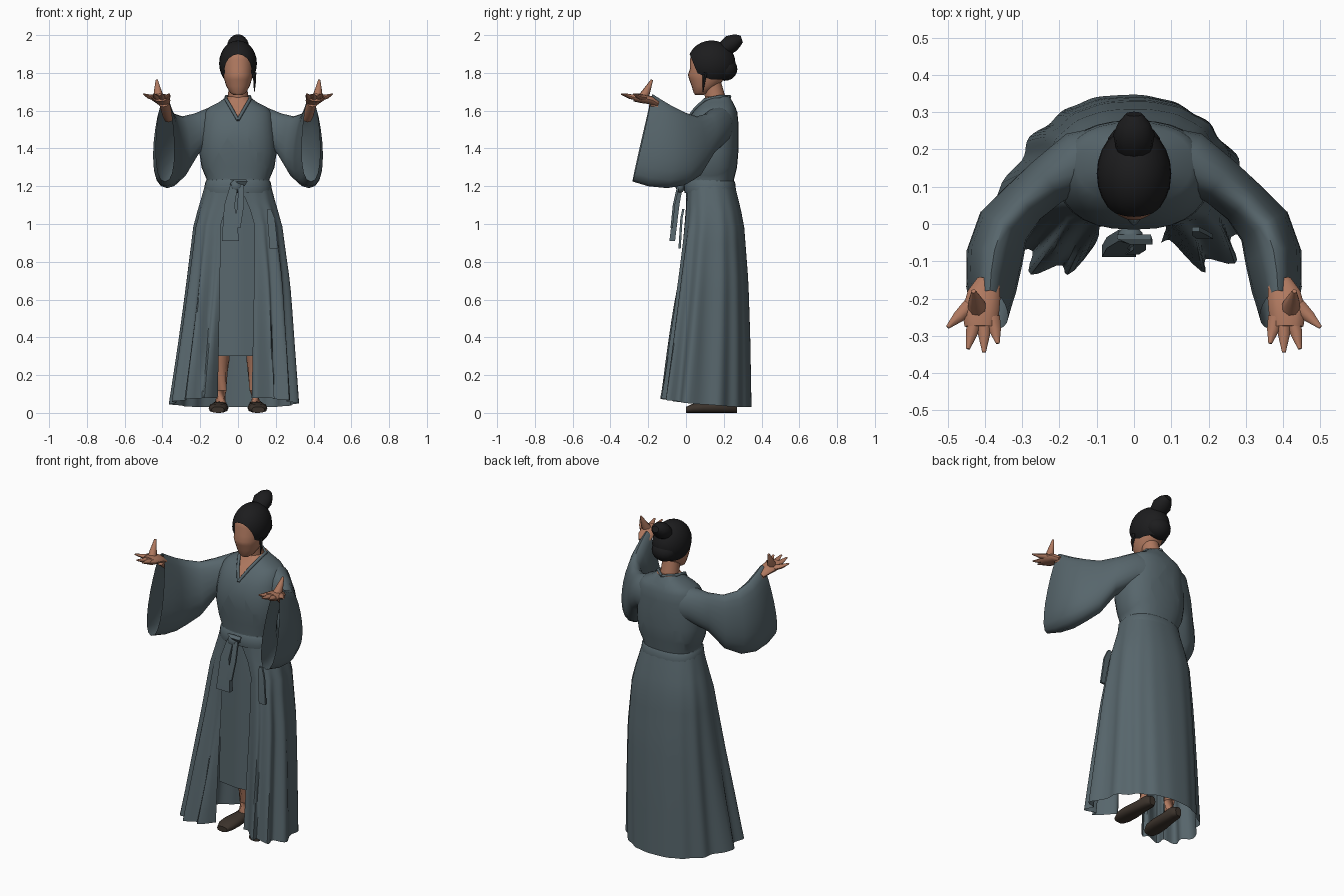
import bpy, bmesh, math
from mathutils import Vector

cube = bpy.data.objects.get("Cube")
if cube:
    bpy.data.objects.remove(cube, do_unlink=True)


def material(name, rgb):
    m = bpy.data.materials.new(name)
    m.use_nodes = True
    m.diffuse_color = (*rgb, 1)
    bsdf = next(n for n in m.node_tree.nodes if n.type == 'BSDF_PRINCIPLED')
    bsdf.inputs["Base Color"].default_value = (*rgb, 1)
    bsdf.inputs["Roughness"].default_value = 0.8
    return m


ROBE = material("slate_cloth", (0.095, 0.132, 0.149))
SKIN = material("skin", (0.43, 0.19, 0.115))
HAIR = material("black_hair", (0.012, 0.012, 0.013))
SHOE = material("dark_leather", (0.045, 0.033, 0.025))


def finish(name, bm, *mats, angle=50):
    bmesh.ops.recalc_face_normals(bm, faces=bm.faces)
    me = bpy.data.meshes.new(name)
    bm.to_mesh(me)
    bm.free()
    for m in mats:
        me.materials.append(m)
    ob = bpy.data.objects.new(name, me)
    bpy.context.collection.objects.link(ob)
    bpy.ops.object.select_all(action='DESELECT')
    ob.select_set(True)
    bpy.context.view_layer.objects.active = ob
    bpy.ops.object.shade_smooth_by_angle(angle=math.radians(angle))


def loft(rings, closed=True, caps=True):
    bm = bmesh.new()
    rows = [[bm.verts.new(p) for p in r] for r in rings]
    n = len(rows[0])
    for a, b in zip(rows, rows[1:]):
        for i in range(n if closed else n - 1):
            j = (i + 1) % n
            bm.faces.new((a[i], a[j], b[j], b[i]))
    if caps:
        bm.faces.new(rows[0])
        bm.faces.new(rows[-1])
    return bm


def power(v, e):
    return math.copysign(abs(v) ** (2 / e), v)


def oval(a, cx, rx, front, back, e):
    """Point on a rounded oval; angle zero is the front."""
    return (cx + rx * power(math.sin(a), e),
            (front + back) / 2 - (back - front) / 2 * power(math.cos(a), e))


def body_rings(keys, n=28, e=2.4):
    return [[(*oval(2 * math.pi * i / n, 0, rx, f, b, e), z) for i in range(n)]
            for z, rx, f, b in keys]


def tube(name, pts, mat, n=8, flat=1.0):
    """Tapered tube through (x, y, z, radius) points."""
    rings = []
    for i, p in enumerate(pts):
        d = Vector(pts[min(i + 1, len(pts) - 1)][:3]) - Vector(pts[max(i - 1, 0)][:3])
        side = d.cross(Vector((0, 0, 1)))
        side = side.normalized() if side.length > 0.02 * d.length else Vector((1, 0, 0))
        up = side.cross(d).normalized()
        rings.append([Vector(p[:3]) + p[3] * (side * math.cos(t) + up * flat * math.sin(t))
                      for t in (2 * math.pi * k / n for k in range(n))])
    finish(name, loft(rings), mat)


def ball(name, c, r, mat, cuts=(), seg=20):
    bm = bmesh.new()
    bmesh.ops.create_uvsphere(bm, u_segments=seg, v_segments=seg // 2 + 2, radius=1)
    for v in bm.verts:
        v.co = Vector(c) + Vector(v.co[i] * r[i] for i in range(3))
    for co, no in cuts:
        bmesh.ops.bisect_plane(bm, geom=bm.verts[:] + bm.edges[:] + bm.faces[:],
                               plane_co=co, plane_no=no, clear_outer=True)
    finish(name, bm, mat)


def blend(keys, z):
    """Interpolate rows keyed by falling height."""
    for a, b in zip(keys, keys[1:]):
        if z >= b[0]:
            t = (a[0] - z) / (a[0] - b[0])
            return [p + (q - p) * t for p, q in zip(a[1:], b[1:])]
    return keys[-1][1:]


# Bodice, with the bare chest cut in as a V
bm = loft(body_rings([(1.18, .165, .005, .25), (1.24, .168, 0, .255), (1.3, .193, -.005, .27),
                      (1.38, .205, -.015, .277), (1.46, .2, -.015, .278), (1.54, .19, .005, .277),
                      (1.59, .18, .035, .272), (1.618, .155, .06, .262), (1.645, .1, .085, .248),
                      (1.675, .06, .105, .23)]))
for s in (1, -1):
    bmesh.ops.bisect_plane(bm, geom=bm.verts[:] + bm.edges[:] + bm.faces[:],
                           plane_co=(0, 0, 1.55), plane_no=(-1.7 * s, 0, 1))
for f in bm.faces:
    c = f.calc_center_median()
    f.material_index = int(c.z > 1.551 + 1.7 * abs(c.x) and c.y < .17)
finish("bodice", bm, ROBE, SKIN)

# Skirt: open at the front in two pleated lobes, tapering to a smooth narrow back
SKIRT = [(1.24, 0, .165, .0, .25), (1.1, 0, .205, -.015, .285), (1.0, 0, .235, -.03, .307),
         (.7, 0, .272, -.07, .33), (.4, -.01, .3, -.11, .34), (0, -.025, .338, -.16, .347)]


def skirt_point(u, h):
    # u runs round the body and h from waist to hem
    front = (1 + math.cos(2 * math.pi * u)) / 2
    hem = .03 + .05 * front ** 2
    z = 1.24 + (hem - 1.24) * h
    cx, rx, f, b = blend(SKIRT, z)
    gap = .09 * min(1, max(0, (1.22 - z) / .2))
    e = 2.35 + .6 * h
    g = math.asin((gap / rx) ** (e / 2))
    a = g + u * (2 * math.pi - 2 * g)
    x, y = oval(a, cx, rx, f, b, 2.35 + .6 * h * front)
    k = 1 + .03 * h * (.04 + front) * math.sin(15 * a + 1.2 * math.sin(2 * a)) / rx
    recess = .17 * h * front ** 2 * max(0, 1 - abs(x) / .2)
    narrow = 1 - .24 * h * min(1, max(0, (y - .06) / .24))
    return ((cx + (x - cx) * k) * narrow, .12 + (y - .12) * k + recess, z)


rows = [[skirt_point(i / 120, h / 14) for i in range(121)] for h in range(15)]
finish("skirt", loft(rows, closed=False, caps=False), ROBE)


def panel_point(i, z):
    rx = blend(SKIRT, z)[1]
    return (i * .13 * min(1, rx / .25), .012 - .03 * (1.2 - z) + .02 * abs(i), z)


rows = [[panel_point(i / 4, 1.2 - .9 * k / 8) for i in range(-4, 5)] for k in range(9)]
finish("inner_panel", loft(rows, closed=False, caps=False), ROBE)

# Sash, knot and hanging ends
finish("sash", loft(body_rings([(1.165, .178, -.008, .264), (1.185, .179, -.011, .264),
                                (1.22, .174, -.008, .26), (1.235, .163, 0, .25)])), ROBE)
ball("sash_knot", (-.01, -.03, 1.2), (.035, .025, .035), ROBE, seg=10)


def strip(name, path, thick=.012):
    """Hanging band through (x, y, z, half width) points."""
    rows = [[(x - w, y, z), (x + w, y, z), (x + w, y + thick, z), (x - w, y + thick, z)]
            for x, y, z, w in path]
    finish(name, loft(rows), ROBE, angle=30)


strip("sash_end_long", [(-.02, -.045, 1.21, .02), (-.045, -.065, 1.1, .028), (-.04, -.088, .91, .046)], .03)
strip("sash_end_short", [(.015, -.045, 1.21, .015), (.015, -.07, 1.1, .017), (-.005, -.082, .98, .018)])
strip("sash_loop", [(.02, -.04, 1.2, .015), (.02, -.055, 1.225, .03), (.0, -.04, 1.235, .045)])
strip("side_tie", [(.165, -.02, 1.08, .01), (.175, -.03, 1.03, .02), (.19, -.04, .87, .022)])

# Sleeves: (x, y, top, bottom, half width, forward slant of the lower edge)
SLEEVE = [(.06, .185, 1.62, 1.42, .08, 0), (.15, .165, 1.618, 1.42, .088, 0),
          (.23, .115, 1.585, 1.36, .075, 0), (.295, .058, 1.57, 1.25, .075, 0),
          (.35, .0, 1.588, 1.205, .09, .01), (.374, -.07, 1.622, 1.19, .095, .03),
          (.383, -.13, 1.658, 1.2, .083, .07), (.386, -.178, 1.688, 1.225, .06, .105)]
for s, side in ((1, "left"), (-1, "right")):
    rings = []
    for i, (x, y, top, bot, w, slant) in enumerate(SLEEVE):
        a, b = SLEEVE[max(i - 1, 0)], SLEEVE[min(i + 1, len(SLEEVE) - 1)]
        across = Vector((-(b[1] - a[1]), b[0] - a[0])).normalized()
        ring = []
        for k in range(20):
            t = 2 * math.pi * k / 20
            low = (1 - math.cos(t)) / 2
            narrow = 1 - .45 * (1 - low) * min(1, i / 4)
            o = w * narrow * power(math.sin(t), 2.4)
            ring.append((s * (x + across.x * o), y + across.y * o - slant * low,
                         top + (bot - top) * low))
        rings.append(ring)
    finish(side + "_sleeve", loft(rings, caps=False), ROBE)

    # Forearm, palm and fingers, palm upwards
    def limb(name, pts, mat=SKIN, **kw):
        tube(side + "_" + name, [(s * x, y, z, r) for x, y, z, r in pts], mat, **kw)

    limb("forearm", [(.366, -.07, 1.56, .026), (.376, -.11, 1.585, .028), (.392, -.18, 1.642, .028)])
    limb("palm", [(.39, -.155, 1.635, .032), (.402, -.19, 1.656, .045), (.412, -.24, 1.666, .05),
                  (.412, -.275, 1.67, .042)], flat=.5, n=12)
    limb("thumb", [(.417, -.235, 1.66, .028), (.424, -.21, 1.7, .022), (.43, -.18, 1.763, .006)], n=8)
    for finger, bx, by, tx, ty in (("little", .38, -.25, .365, -.32), ("ring", .402, -.25, .402, -.344),
                                   ("middle", .425, -.25, .445, -.335), ("index", .44, -.22, .5, -.277)):
        limb(finger + "_finger", [(bx, by, 1.668, .021), ((bx + tx) / 2, (by + ty) / 2, 1.674, .016),
                                  (tx, ty, 1.688, .005)], n=8, flat=.75)

    # Legs and shoes
    limb("leg", [(.09, .14, .7, .065), (.09, .15, .42, .05), (.088, .18, .28, .043),
                 (.09, .195, .12, .03), (.094, .185, .04, .034)], n=12)
    shoe = [(.27, .02, .055), (.24, .038, .068), (.17, .042, .06), (.09, .052, .055),
            (.035, .05, .048), (0, .034, .032)]
    rows = [[(s * (.093 + .014 * (.27 - y) / .27 + w * math.cos(t)), y, h / 2 + h / 2 * power(math.sin(t), 3))
             for t in (2 * math.pi * k / 12 for k in range(12))] for y, w, h in shoe]
    finish(side + "_shoe", loft(rows), SHOE)

    # Collar half
    limb("collar", [(0, .003, 1.55, .008), (.035, .05, 1.612, .009), (.062, .1, 1.658, .009),
                    (.062, .18, 1.674, .009), (0, .234, 1.674, .008)], ROBE)

# Neck and face
tube("neck", [(0, .165, 1.58, .06), (0, .155, 1.67, .053), (0, .14, 1.73, .05), (0, .13, 1.8, .05)], SKIN, n=16)
finish("head", loft(body_rings([(1.682, .022, .05, .09), (1.695, .042, .04, .12), (1.73, .062, .03, .17),
                                (1.765, .073, .017, .2), (1.79, .078, .01, .21), (1.82, .08, .021, .22),
                                (1.87, .08, .02, .22), (1.91, .07, .035, .21), (1.94, .04, .07, .17)],
                               24, 2.1)), SKIN)

# Hair cap, nape roll, bun and one loose lock
ball("hair_cap", (0, .135, 1.85), (.1, .127, .122), HAIR,
     cuts=(((0, .02, 1.897), (0, -.14, -.058)), ((0, 0, 1.765), (0, 0, -1))), seg=24)
ball("nape_hair", (0, .205, 1.82), (.075, .067, .062), HAIR, seg=16)
tube("bun", [(0, .17, 1.9, .03), (0, .2, 1.925, .048), (0, .24, 1.955, .056), (0, .272, 1.972, .042),
             (0, .295, 1.98, .022)], HAIR, n=12, flat=.85)
tube("loose_lock", [(.085, .1, 1.8, .012), (.089, .095, 1.75, .007), (.086, .09, 1.7, .002)], HAIR, n=5)
